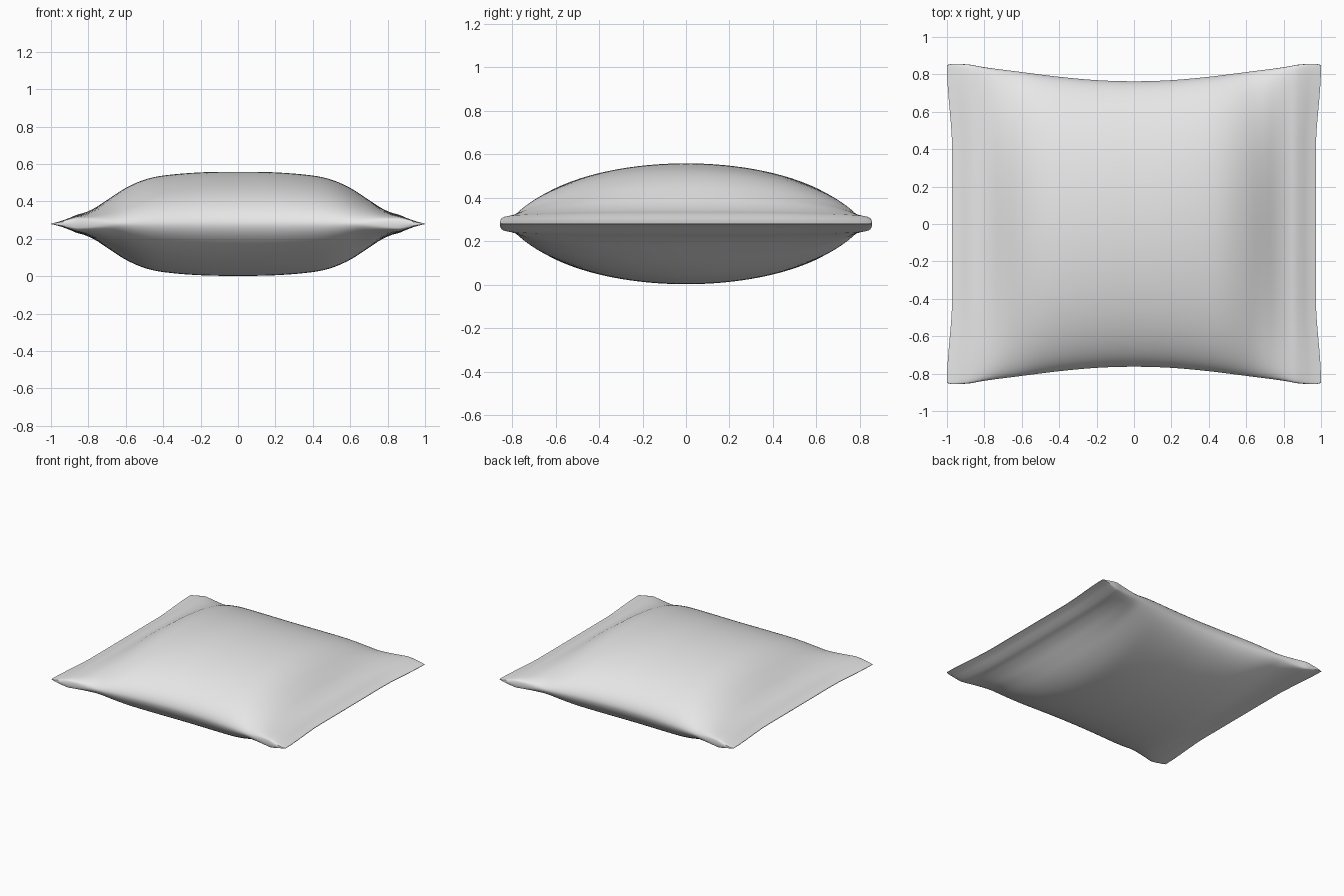
import bpy, bmesh, math

if "Cube" in bpy.data.objects:
    bpy.data.objects.remove(bpy.data.objects["Cube"])

MID = 0.28      # height of the seam plane
RING = 128      # points around each cross-section
STEPS = 100     # cross-sections along x

# Half thickness and half width along the packet, from middle to sealed end
THICK = [(0, .278), (.2, .275), (.4, .258), (.5, .236), (.6, .192), (.7, .128),
         (.76, .088), (.82, .06), (.87, .048), (.91, .034), (.95, .018), (1, .002)]
WIDTH = [(0, .763), (.2, .769), (.4, .787), (.6, .812), (.8, .838),
         (.88, .852), (.97, .856), (1, .85)]


def smooth(a, b, x):
    t = min(1, max(0, (x - a) / (b - a)))
    return t * t * (3 - 2 * t)


def curve(points, x):
    """Smooth cubic through the points, mirrored about zero."""
    pts = [(-points[1][0], points[1][1])] + points
    slope = [(pts[min(i + 1, len(pts) - 1)][1] - pts[max(i - 1, 0)][1]) /
             (pts[min(i + 1, len(pts) - 1)][0] - pts[max(i - 1, 0)][0])
             for i in range(len(pts))]
    i = 1
    while i < len(pts) - 2 and x > pts[i + 1][0]:
        i += 1
    (xa, ya), (xb, yb) = pts[i], pts[i + 1]
    d = xb - xa
    t = (x - xa) / d
    blend = t * t * (3 - 2 * t)
    return (ya + (yb - ya) * blend + d * t * (1 - t) ** 2 * slope[i]
            - d * t * t * (1 - t) * slope[i + 1])


def section(bm, u):
    """One closed ring: a rounded lens in the body, a flat band at the seals."""
    a = abs(u)
    thick, width = curve(THICK, a), curve(WIDTH, a)
    power = 1.1 - 0.85 * smooth(.62, .88, a)
    pull = .028 * smooth(.8, 1, a)
    ring = []
    for k in range(RING):
        ang = 2 * math.pi * k / RING
        t, s = math.cos(ang), math.sin(ang)
        if abs(s) < 1e-6:
            s = 0
        # seal edges draw inwards between the corners
        x = u * (1 - pull * (1 - smooth(.45, 1, abs(t))))
        z = math.copysign(abs(s) ** power, s) * thick
        ring.append(bm.verts.new((x, width * t, MID + z)))
    return ring


# Packet skin, with closer sections towards the sealed ends
bm = bmesh.new()
rings = [section(bm, math.sin(math.pi * (i / STEPS - .5))) for i in range(STEPS + 1)]
for r, q in zip(rings, rings[1:]):
    for k in range(RING):
        n = (k + 1) % RING
        bm.faces.new((r[k], r[n], q[n], q[k]))

# Thin sealed end strips
for r in (rings[0], rings[-1]):
    half = RING // 2
    bm.faces.new((r[0], r[1], r[-1]))
    bm.faces.new((r[half], r[half + 1], r[half - 1]))
    for k in range(1, half - 1):
        bm.faces.new((r[k], r[k + 1], r[RING - k - 1], r[RING - k]))
bmesh.ops.recalc_face_normals(bm, faces=bm.faces[:])

mesh = bpy.data.meshes.new("pillow_packet")
bm.to_mesh(mesh)
bm.free()
packet = bpy.data.objects.new("pillow_packet", mesh)
bpy.context.collection.objects.link(packet)

# Plain light grey film
film = bpy.data.materials.new("light_grey_film")
film.use_nodes = True
grey = (.8, .8, .8, 1)
film.diffuse_color = grey
film.node_tree.nodes["Principled BSDF"].inputs["Base Color"].default_value = grey
mesh.materials.append(film)

bpy.context.view_layer.objects.active = packet
packet.select_set(True)
bpy.ops.object.shade_smooth_by_angle(angle=math.radians(50))
